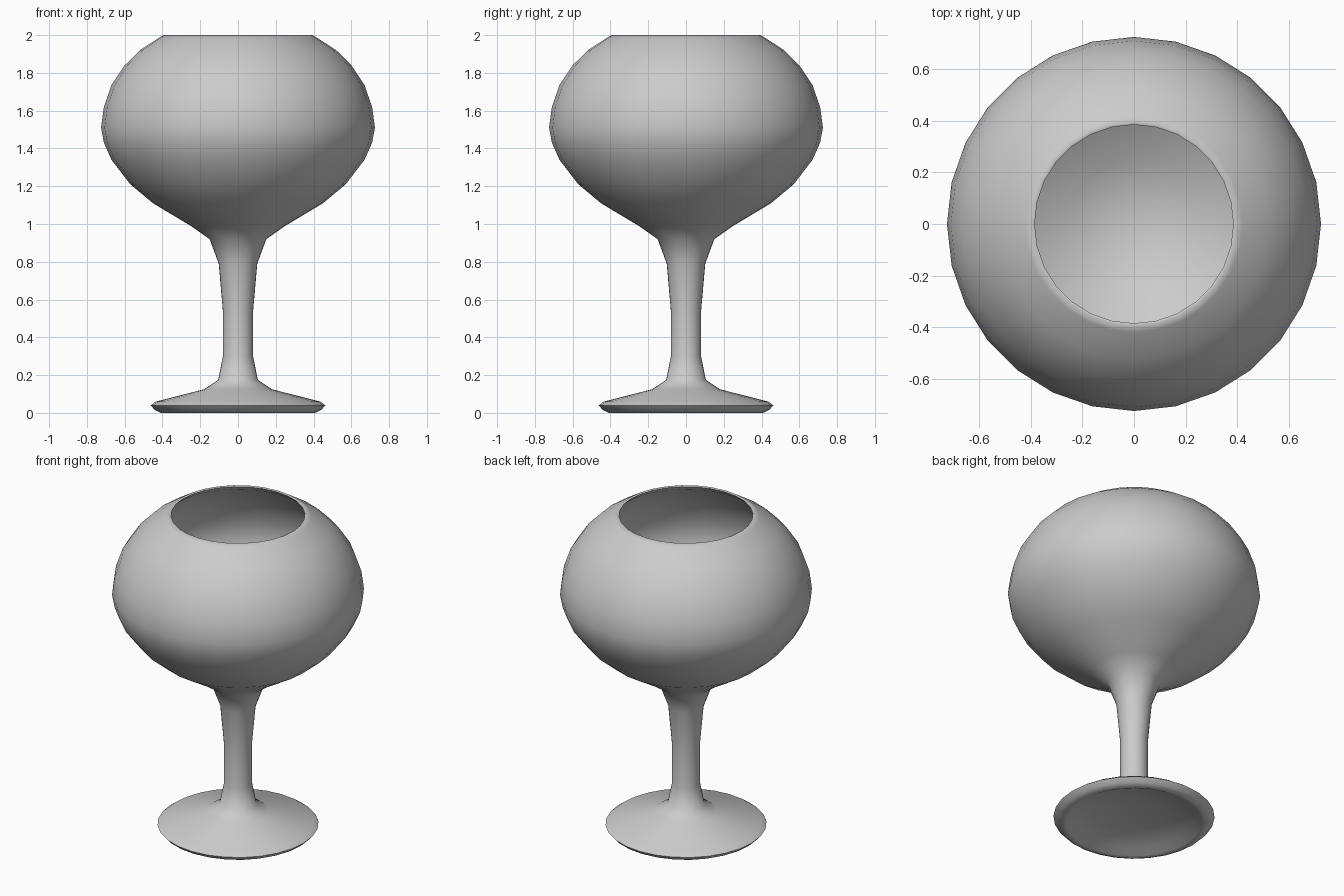
import bpy, bmesh, math

if "Cube" in bpy.data.objects:
    bpy.data.objects.remove(bpy.data.objects["Cube"])

SIDES = 28

def lathe(name, profile):
    """Spin an (r, z) profile round the z axis; ends at r = 0 close to a point."""
    bm = bmesh.new()
    verts = [bm.verts.new((r, 0, z)) for r, z in profile]
    edges = [bm.edges.new(pair) for pair in zip(verts, verts[1:])]
    bmesh.ops.spin(bm, geom=verts + edges, cent=(0, 0, 0), axis=(0, 0, 1),
                   angle=2 * math.pi, steps=SIDES, use_merge=True)
    bmesh.ops.remove_doubles(bm, verts=bm.verts, dist=0.0005)
    bmesh.ops.recalc_face_normals(bm, faces=bm.faces)
    mesh = bpy.data.meshes.new(name)
    bm.to_mesh(mesh)
    bm.free()
    obj = bpy.data.objects.new(name, mesh)
    bpy.context.collection.objects.link(obj)
    bpy.ops.object.select_all(action='DESELECT')
    obj.select_set(True)
    bpy.context.view_layer.objects.active = obj
    bpy.ops.object.shade_smooth_by_angle(angle=math.radians(65))
    return obj

# Hollow underside of the foot, out to its rounded edge
underside = [(0, 0.075), (0.2, 0.06), (0.34, 0.03), (0.39, 0.005)]
foot = [(0.41, 0.0), (0.44, 0.015), (0.463, 0.04), (0.435, 0.06), (0.18, 0.125)]

# Slim stem flaring at both ends
stem = [(0.105, 0.175), (0.08, 0.3), (0.08, 0.54), (0.102, 0.79), (0.15, 0.92)]

# Round outer bowl, narrowing to the mouth
bowl_outer = [(0.25, 0.99), (0.45, 1.11), (0.57, 1.21), (0.67, 1.34),
              (0.71, 1.43), (0.725, 1.51), (0.71, 1.62), (0.67, 1.735),
              (0.60, 1.84), (0.52, 1.92), (0.42, 1.985), (0.395, 2.0)]

# Thin-walled inside of the bowl
bowl_inner = [(0.385, 1.995), (0.41, 1.968), (0.505, 1.905), (0.585, 1.825),
              (0.65, 1.73), (0.69, 1.62), (0.705, 1.51), (0.65, 1.35),
              (0.555, 1.23), (0.44, 1.135), (0.24, 1.02), (0.12, 0.98), (0, 0.97)]

lathe("goblet", underside + foot + stem + bowl_outer + bowl_inner)
